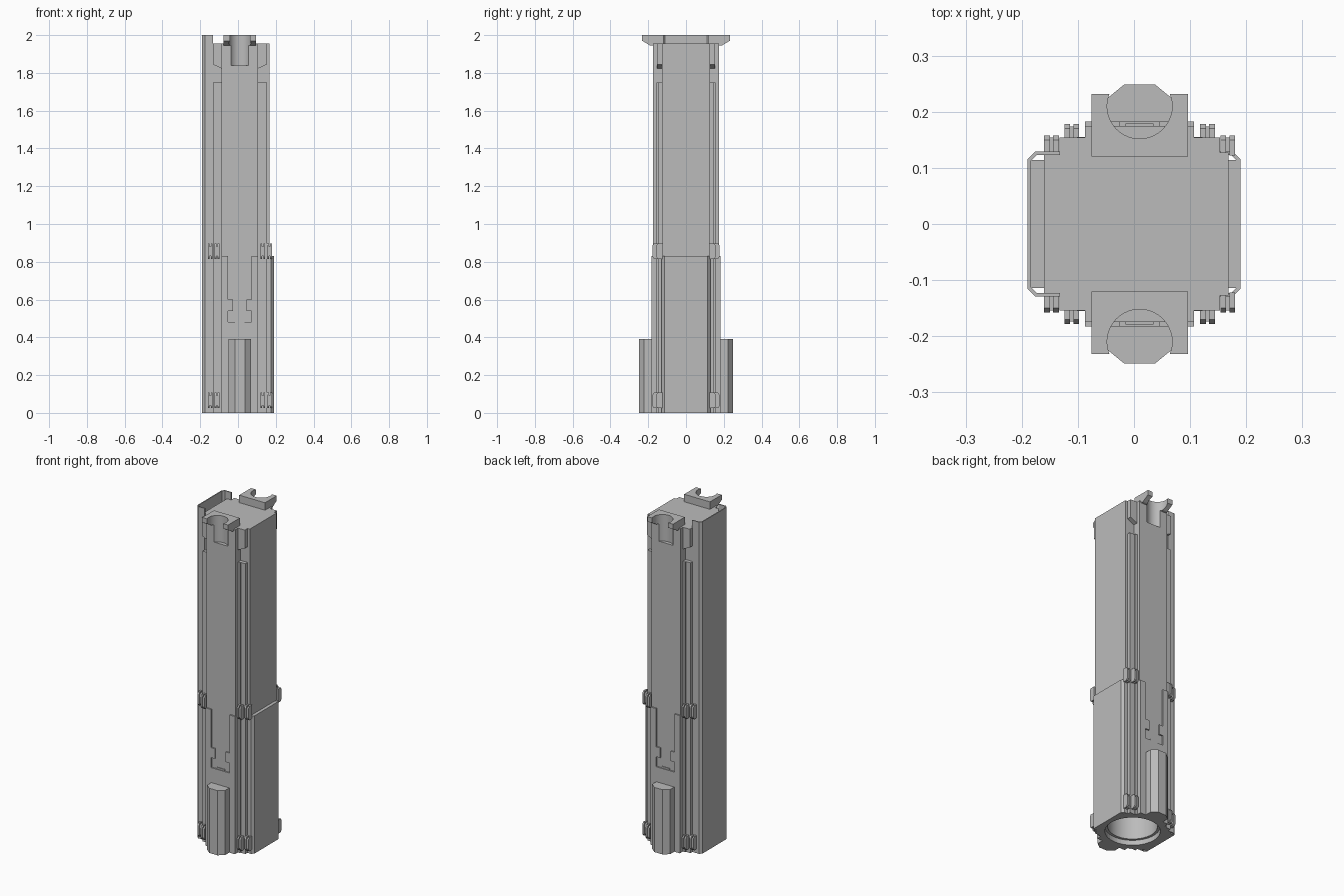
import bpy, bmesh, math
from mathutils import Vector

CX = 0.01          # the body's own symmetry line in x
STEP = 0.83        # top of the wider lower casing
TOP = 1.955        # top of the main body

cube = bpy.data.objects.get("Cube")
if cube:
    bpy.data.objects.remove(cube, do_unlink=True)

grey = bpy.data.materials.new("plain_grey")
grey.use_nodes = True
grey.diffuse_color = (0.5, 0.5, 0.5, 1)
grey.node_tree.nodes["Principled BSDF"].inputs["Base Color"].default_value = (0.5, 0.5, 0.5, 1)


def prism(name, pts, lo, hi, axis="z"):
    """Extrude a closed outline: (x, y) along z, or (y, z) along x."""
    bm = bmesh.new()
    place = (lambda a, b, h: (a, b, h)) if axis == "z" else (lambda a, b, h: (h, a, b))
    face = bm.faces.new([bm.verts.new(place(a, b, lo)) for a, b in pts])
    new = bmesh.ops.extrude_face_region(bm, geom=[face])["geom"]
    shift = Vector(place(0, 0, hi - lo))
    bmesh.ops.translate(bm, vec=shift, verts=[v for v in new if isinstance(v, bmesh.types.BMVert)])
    bmesh.ops.recalc_face_normals(bm, faces=bm.faces)
    mesh = bpy.data.meshes.new(name)
    bm.to_mesh(mesh)
    bm.free()
    mesh.materials.append(grey)
    obj = bpy.data.objects.new(name, mesh)
    bpy.context.collection.objects.link(obj)
    return obj


def box(name, x0, x1, y0, y1, z0, z1):
    return prism(name, [(x0, y0), (x1, y0), (x1, y1), (x0, y1)], z0, z1)


def cylinder(name, x, y, r, z0, z1, n=48):
    ring = [(x + r * math.cos(math.tau * i / n), y + r * math.sin(math.tau * i / n)) for i in range(n)]
    return prism(name, ring, z0, z1)


def activate(obj):
    bpy.ops.object.select_all(action="DESELECT")
    obj.select_set(True)
    bpy.context.view_layer.objects.active = obj


def cut(obj, cutter):
    cutter.hide_render = True
    mod = obj.modifiers.new("cut", "BOOLEAN")
    mod.operation = "DIFFERENCE"
    mod.solver = "EXACT"
    mod.object = cutter
    activate(obj)
    bpy.ops.object.modifier_apply(modifier=mod.name)
    bpy.ops.object.shade_smooth_by_angle(angle=math.radians(25))


# Cutters: stepped bore in the base and a round notch at the top of each end
bores = [cylinder("bore_cutter", CX, 0, 0.135, -0.1, 1.5),
         cylinder("bore_lip_cutter", CX, 0, 0.15, -0.1, 0.03)]
bored = []

# Main body
bored.append(box("main_body", -0.16, 0.168, -0.127, 0.127, 0, TOP))


# Chamfered casing covers wrapped round the two sides
def cover(name, s, height):
    outer = [(0.132, 0.129), (0.176, 0.129), (0.19, 0.115)]
    inner = [(0.184, 0.112), (0.173, 0.123), (0.132, 0.123)]
    half = outer + [(x, -y) for x, y in reversed(outer)]
    back = [(x, -y) for x, y in reversed(inner)] + inner
    back = [(x, -y) for x, y in reversed(inner)] + inner
    return prism(name, [(s * x, y) for x, y in half + back], 0, height)


cover("right_cover", -1, 2.0)
cover("left_cover", 1, STEP)
box("right_cover_core", -0.185, -0.158, -0.114, 0.114, 0, 1.93)
box("left_cover_core", 0.166, 0.185, -0.114, 0.114, 0, STEP - 0.002)

for side, s in (("front", -1), ("back", 1)):
    notch = cylinder(side + "_notch_cutter", CX, s * 0.21, 0.058, 1.84, 2.1, 40)

    # Shoulder step, open between its long lower part and its short top part
    def ybox(name, x0, x1, y0, y1, z0, z1):
        return box(side + "_" + name, CX + x0, CX + x1, s * y0, s * y1, z0, z1)

    bored.append(ybox("shoulder", -0.143, 0.143, 0.118, 0.148, 0, 1.75))
    for x in (-1, 1):
        outline = [(CX + x * 0.09, TOP), (CX + x * 0.143, TOP)]
        cap = ybox("upper_shoulder", min(x * 0.09, x * 0.143), max(x * 0.09, x * 0.143),
                   0.12, 0.154, 1.82, TOP)
        for v in cap.data.vertices:      # sloped underside
            if v.co.z < 1.9 and abs(v.co.x - CX) > 0.12:
                v.co.z += 0.025
        # Slim raised rail beside the central spine
        ybox("rail", min(x * 0.095, x * 0.112), max(x * 0.095, x * 0.112), 0.14, 0.155, 0, 1.75)

    # Central spine with the round notch at its top
    spine = ybox("spine", -0.097, 0.097, 0.11, 0.175, 0, TOP)
    cut(spine, notch)
    bored.append(spine)

    # Thicker lower spine framing a shallow pocket
    ybox("lower_spine", -0.097, 0.097, 0.17, 0.183, 0, 0.48)
    for x0, x1 in ((-0.097, -0.062), (0.062, 0.097)):
        ybox("pocket_side", x0, x1, 0.17, 0.183, 0.48, STEP)
    ybox("pocket_left_tab", 0.035, 0.062, 0.17, 0.183, 0.54, 0.6)
    ybox("pocket_right_tab", -0.062, -0.036, 0.17, 0.183, 0.54, 0.6)
    ybox("pocket_foot", -0.025, 0.025, 0.17, 0.179, 0.47, 0.49)

    # Faceted pod low on the spine
    pod = [(-0.06, 0.172), (-0.06, 0.222), (-0.027, 0.249), (0.027, 0.249), (0.06, 0.222), (0.06, 0.172)]
    prism(side + "_pod", [(CX + x, s * y) for x, y in pod], 0, 0.39)

    # Forked bracket on the top, tapered underneath
    profile = [(0.12, 2.0), (0.232, 2.0), (0.232, 1.97), (0.215, 1.96), (0.19, 1.945), (0.12, 1.945)]
    bracket = prism(side + "_bracket", [(s * y, z) for y, z in profile], CX - 0.086, CX + 0.086, "x")
    cut(bracket, notch)

    # Clips in pairs at the base and at the casing step
    for z in (0.025, 0.815):
        for x in (-1, 1):
            for cx, y0 in ((0.157, 0.128), (0.121, 0.148)):
                y1 = y0 + 0.03
                shape = [(s * (y0 - 0.006), z), (s * (y1 - 0.008), z), (s * y1, z + 0.012),
                         (s * y1, z + 0.07), (s * (y1 - 0.008), z + 0.082), (s * (y0 - 0.006), z + 0.082)]
                mid = CX + x * cx
                for dx in (-0.008, 0.008):   # two cheeks and a recessed core
                    prism(side + "_clip_cheek", shape, mid + dx - 0.005, mid + dx + 0.005, "x")
                box(side + "_clip_core", mid - 0.004, mid + 0.004,
                    s * y0, s * (y1 - 0.004), z + 0.015, z + 0.067)

# Hollow out the base
for part in bored:
    for bore in bores:
        cut(part, bore)

# Cutters are no longer needed
for obj in [o for o in bpy.data.objects if "cutter" in o.name]:
    bpy.data.objects.remove(obj, do_unlink=True)
